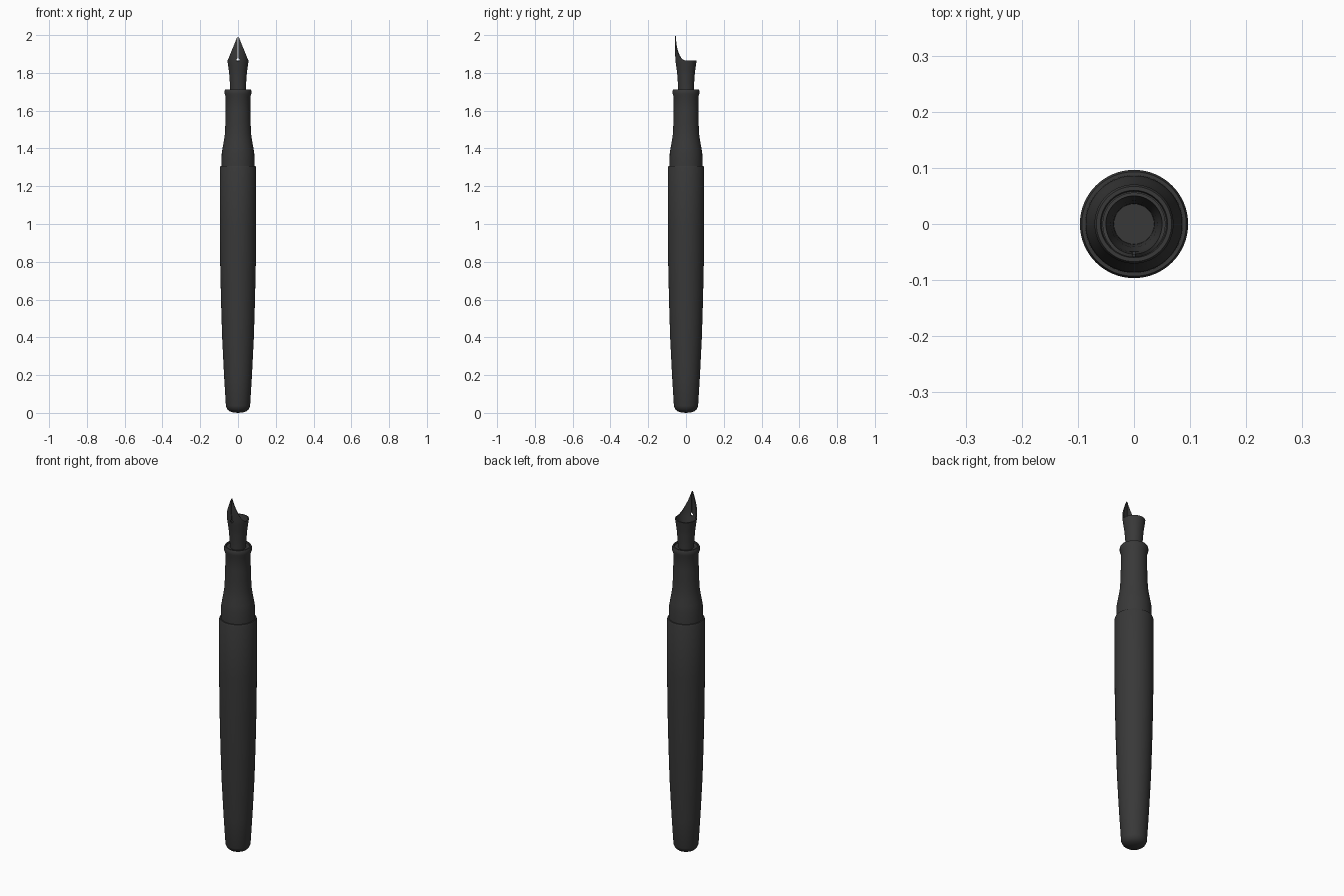
import bpy, bmesh, math

if "Cube" in bpy.data.objects:
    bpy.data.objects.remove(bpy.data.objects["Cube"])

SEG = 64
ink = bpy.data.materials.new("dark_grey")
ink.diffuse_color = (0.04, 0.04, 0.04, 1)
ink.use_nodes = True
ink.node_tree.nodes["Principled BSDF"].inputs["Base Color"].default_value = ink.diffuse_color


def make_object(name, bm):
    bmesh.ops.remove_doubles(bm, verts=bm.verts, dist=1e-5)
    bmesh.ops.recalc_face_normals(bm, faces=bm.faces)
    mesh = bpy.data.meshes.new(name)
    bm.to_mesh(mesh)
    bm.free()
    ob = bpy.data.objects.new(name, mesh)
    bpy.context.collection.objects.link(ob)
    mesh.materials.append(ink)
    return ob


def activate(ob):
    bpy.ops.object.select_all(action='DESELECT')
    ob.select_set(True)
    bpy.context.view_layer.objects.active = ob


def smooth(ob):
    activate(ob)
    bpy.ops.object.shade_smooth_by_angle(angle=math.radians(30))


def lathe(name, profile):
    """Revolve (radius, z) points around the z axis."""
    bm = bmesh.new()
    vs = [bm.verts.new((r, 0, z)) for r, z in profile]
    es = [bm.edges.new(p) for p in zip(vs, vs[1:])]
    bmesh.ops.spin(bm, geom=vs + es, cent=(0, 0, 0), axis=(0, 0, 1),
                   angle=2 * math.pi, steps=SEG)
    ob = make_object(name, bm)
    smooth(ob)
    return ob


# Barrel: tapered tube with a domed end
lathe("barrel", [(0, 0), (0.025, 0.002), (0.045, 0.009), (0.056, 0.018), (0.062, 0.03),
                 (0.064, 0.036), (0.074, 0.2), (0.084, 0.4), (0.090, 0.6), (0.0945, 0.8),
                 (0.0965, 1.0), (0.0965, 1.298), (0.093, 1.308), (0.084, 1.308), (0, 1.308)])

# Grip section: shoulder, waist and flared lip with a shallow recess
lathe("grip_section", [(0, 1.3), (0.087, 1.3), (0.086, 1.375), (0.081, 1.405), (0.074, 1.445),
                       (0.069, 1.48), (0.067, 1.53), (0.065, 1.60), (0.065, 1.672),
                       (0.0705, 1.688), (0.0705, 1.706), (0.067, 1.713), (0.060, 1.713),
                       (0.058, 1.705), (0, 1.705)])

# Inner plug closing the bottom of the nib
lathe("nib_plug", [(0, 1.70), (0.038, 1.70), (0.038, 1.722), (0, 1.722)])


# Nib: flared thin shell whose front rises to a point
def nib_radius(z):
    pts = [(1.70, 0.041), (1.74, 0.0425), (1.80, 0.047), (1.865, 0.056),
           (1.92, 0.0585), (2.01, 0.0595)]
    for (z0, r0), (z1, r1) in zip(pts, pts[1:]):
        if z <= z1:
            return r0 + (r1 - r0) * (z - z0) / (z1 - z0)
    return pts[-1][1]


bm = bmesh.new()
N, ROWS = 96, 16
cols = []
for i in range(N):
    a = 2 * math.pi * i / N
    s = abs(math.sin(a)) if math.cos(a) > 0 else 1
    top = 1.865 + 0.135 * (1 - s) ** 1.1
    col = []
    for j in range(ROWS + 1):
        z = 1.70 + (top - 1.70) * j / ROWS
        r = nib_radius(z)
        col.append(bm.verts.new((r * math.sin(a), -r * math.cos(a), z)))
    cols.append(col)
for i in range(N):
    c, d = cols[i], cols[(i + 1) % N]
    for j in range(ROWS):
        bm.faces.new((c[j], d[j], d[j + 1], c[j + 1]))
nib = make_object("nib", bm)
shell = nib.modifiers.new("shell", 'SOLIDIFY')
shell.thickness = 0.006
shell.offset = -1

# Cutters for the ink slit and the breather hole
bpy.ops.mesh.primitive_cube_add(size=1, location=(0, -0.055, 1.945))
slit = bpy.context.object
slit.name = "slit_cutter"
slit.scale = (0.003, 0.04, 0.15)
bpy.ops.mesh.primitive_cylinder_add(vertices=24, radius=0.008, depth=0.04,
                                    location=(0, -0.055, 1.868),
                                    rotation=(math.pi / 2, 0, 0))
hole = bpy.context.object
hole.name = "hole_cutter"
for cutter in (slit, hole):
    cutter.hide_render = True
    m = nib.modifiers.new(cutter.name, 'BOOLEAN')
    m.operation = 'DIFFERENCE'
    m.solver = 'EXACT'
    m.object = cutter
activate(nib)
for m in list(nib.modifiers):
    bpy.ops.object.modifier_apply(modifier=m.name)
for cutter in (slit, hole):
    bpy.data.objects.remove(cutter)
smooth(nib)
